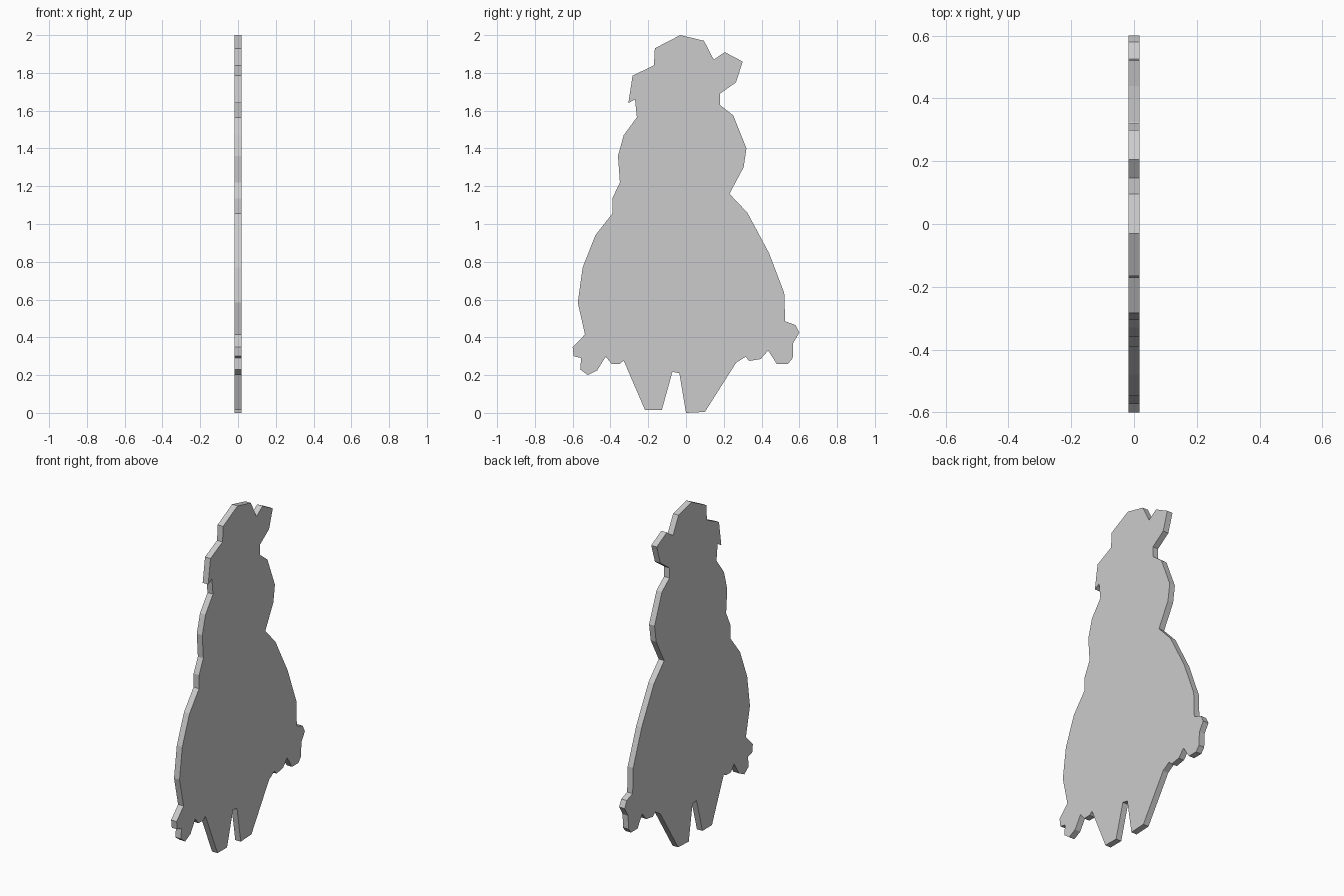
import bpy, bmesh

HALF_THICKNESS = 0.018

# Outline as (y, z), clockwise from the top, split into readable stretches
head_right = [(-0.03, 2.0), (0.095, 1.97), (0.147, 1.87), (0.205, 1.91), (0.30, 1.86),
              (0.265, 1.75), (0.18, 1.69), (0.18, 1.63)]
body_right = [(0.25, 1.575), (0.32, 1.40), (0.305, 1.30), (0.23, 1.16), (0.325, 1.06),
              (0.44, 0.845), (0.52, 0.635), (0.525, 0.485)]
hem_right = [(0.58, 0.465), (0.60, 0.425), (0.567, 0.37), (0.565, 0.29), (0.54, 0.26),
             (0.48, 0.26), (0.435, 0.33), (0.395, 0.285), (0.335, 0.275), (0.315, 0.297),
             (0.265, 0.265)]
feet = [(0.10, 0.005), (0.0, 0.0), (-0.035, 0.21), (-0.072, 0.217), (-0.128, 0.015),
        (-0.217, 0.015), (-0.33, 0.277)]
hem_left = [(-0.35, 0.26), (-0.395, 0.26), (-0.425, 0.298), (-0.47, 0.225), (-0.52, 0.20),
            (-0.56, 0.23), (-0.555, 0.29), (-0.594, 0.30), (-0.60, 0.348), (-0.535, 0.415)]
body_left = [(-0.573, 0.585), (-0.547, 0.77), (-0.48, 0.94), (-0.39, 1.055), (-0.39, 1.135),
             (-0.35, 1.22), (-0.36, 1.36), (-0.33, 1.47), (-0.26, 1.565)]
head_left = [(-0.27, 1.66), (-0.305, 1.64), (-0.283, 1.785), (-0.17, 1.84), (-0.165, 1.93)]

outline = head_right + body_right + hem_right + feet + hem_left + body_left + head_left

# Flat silhouette plate: one face pushed through the thickness
bm = bmesh.new()
face = bm.faces.new([bm.verts.new((-HALF_THICKNESS, y, z)) for y, z in outline])
result = bmesh.ops.extrude_face_region(bm, geom=[face], use_keep_orig=True)
moved = [v for v in result["geom"] if isinstance(v, bmesh.types.BMVert)]
bmesh.ops.translate(bm, vec=(2 * HALF_THICKNESS, 0, 0), verts=moved)
bmesh.ops.recalc_face_normals(bm, faces=bm.faces)

mesh = bpy.data.meshes.new("silhouette_plate")
bm.to_mesh(mesh)
bm.free()
plate = bpy.data.objects.new("silhouette_plate", mesh)
bpy.context.collection.objects.link(plate)
